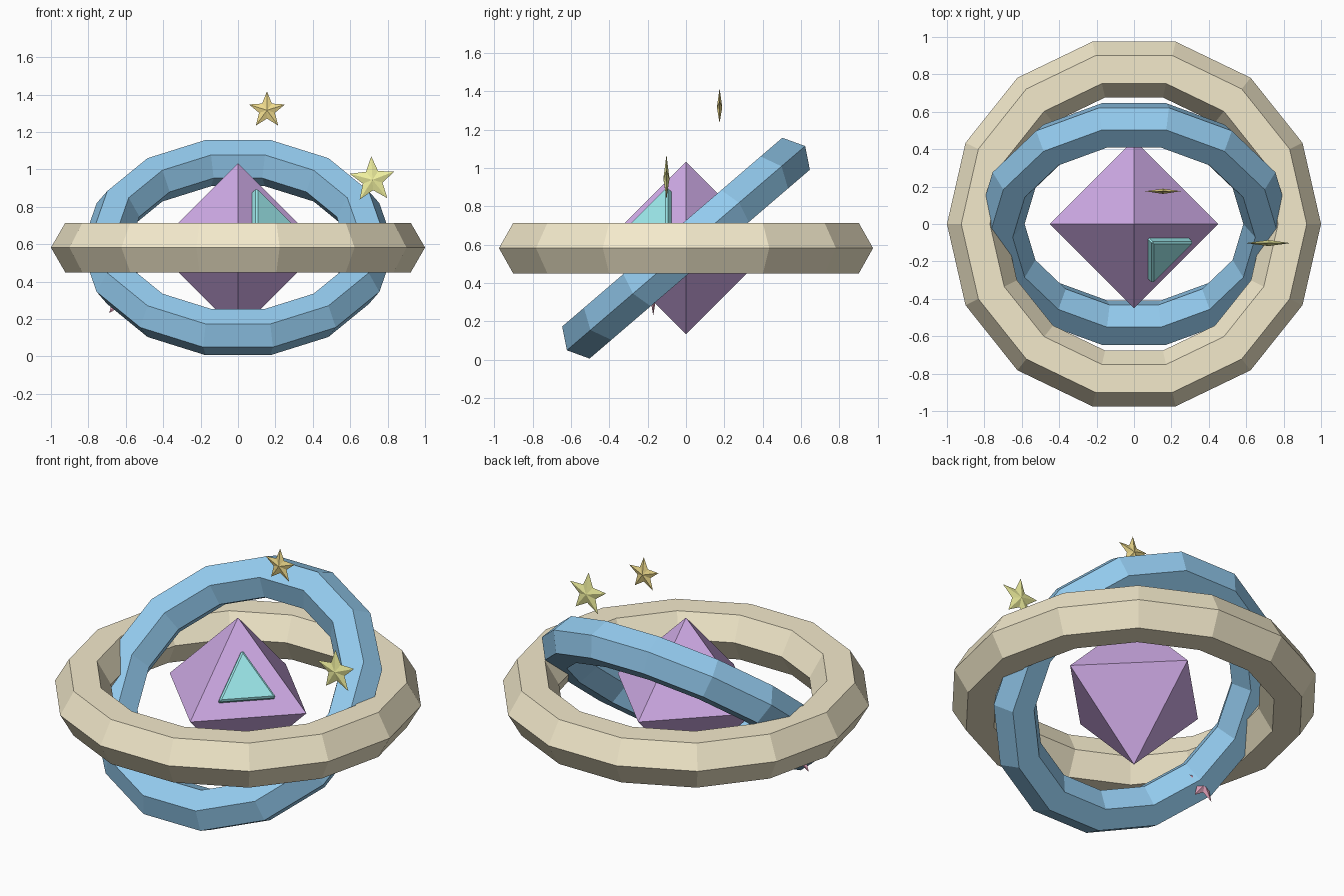
import bpy, bmesh, math
from mathutils import Vector

if "Cube" in bpy.data.objects:
    bpy.data.objects.remove(bpy.data.objects["Cube"])

CENTER = Vector((0, 0, 0.582))


def paint(obj, name, rgb):
    mat = bpy.data.materials.new(name)
    mat.diffuse_color = (*rgb, 1)
    mat.use_nodes = True
    mat.node_tree.nodes["Principled BSDF"].inputs["Base Color"].default_value = mat.diffuse_color
    obj.data.materials.append(mat)


def mesh_object(name, verts, faces):
    bm = bmesh.new()
    vs = [bm.verts.new(v) for v in verts]
    for f in faces:
        bm.faces.new([vs[i] for i in f])
    bmesh.ops.recalc_face_normals(bm, faces=bm.faces)
    mesh = bpy.data.meshes.new(name)
    bm.to_mesh(mesh)
    bm.free()
    obj = bpy.data.objects.new(name, mesh)
    bpy.context.collection.objects.link(obj)
    return obj


def ring(name, major, minor, tilt, rgb):
    bpy.ops.mesh.primitive_torus_add(
        major_segments=14, minor_segments=6, major_radius=major,
        minor_radius=minor, location=CENTER, rotation=(math.radians(tilt), 0, 0))
    obj = bpy.context.object
    obj.name = name
    paint(obj, name + "_color", rgb)


def star(name, loc, radius, depth, turn, rgb):
    # five-pointed outline with a raised centre on both sides
    verts = []
    for i in range(10):
        r = radius if i % 2 == 0 else radius * 0.44
        a = math.radians(90 + turn + 36 * i)
        verts.append((r * math.cos(a), 0, r * math.sin(a)))
    verts += [(0, -depth, 0), (0, depth, 0)]
    faces = [(i, (i + 1) % 10, c) for i in range(10) for c in (10, 11)]
    obj = mesh_object(name, verts, faces)
    obj.location = loc
    paint(obj, name + "_color", rgb)


# Crossed rings
ring("level_ring", 0.847, 0.153, 0, (0.90, 0.82, 0.60))
ring("tilted_ring", 0.712, 0.127, 40.6, (0.29, 0.59, 0.85))

# Central octahedral crystal
R = 0.45
corners = [(R, 0, 0), (0, R, 0), (-R, 0, 0), (0, -R, 0), (0, 0, R), (0, 0, -R)]
faces = [(i, (i + 1) % 4, tip) for i in range(4) for tip in (4, 5)]
crystal = mesh_object("crystal", corners, faces)
crystal.location = CENTER
paint(crystal, "crystal_color", (0.63, 0.41, 0.80))

# Bevelled triangular panel on the front right upper face
tri = [Vector(corners[i]) for i in (0, 4, 3)]
mid = sum(tri, Vector()) / 3
normal = mid.normalized()
pts = [mid + (v - mid) * 0.50 + normal * d for d in (-0.02, 0.042) for v in tri]
panel = mesh_object("panel", pts, [(0, 1, 2), (3, 4, 5), (0, 1, 4, 3),
                                   (1, 2, 5, 4), (2, 0, 3, 5)])
panel.location = CENTER
bevel = panel.modifiers.new("edge_bevel", "BEVEL")
bevel.width = 0.01
bevel.segments = 1
paint(panel, "panel_color", (0.34, 0.82, 0.84))

# Small floating stars
star("upper_star", (0.155, 0.175, 1.316), 0.101, 0.014, 0, (0.88, 0.72, 0.27))
star("side_star", (0.719, -0.102, 0.944), 0.126, 0.016, 3, (0.88, 0.88, 0.35))
star("lower_star", (-0.63, -0.171, 0.312), 0.10, 0.014, 0, (0.88, 0.42, 0.58))
